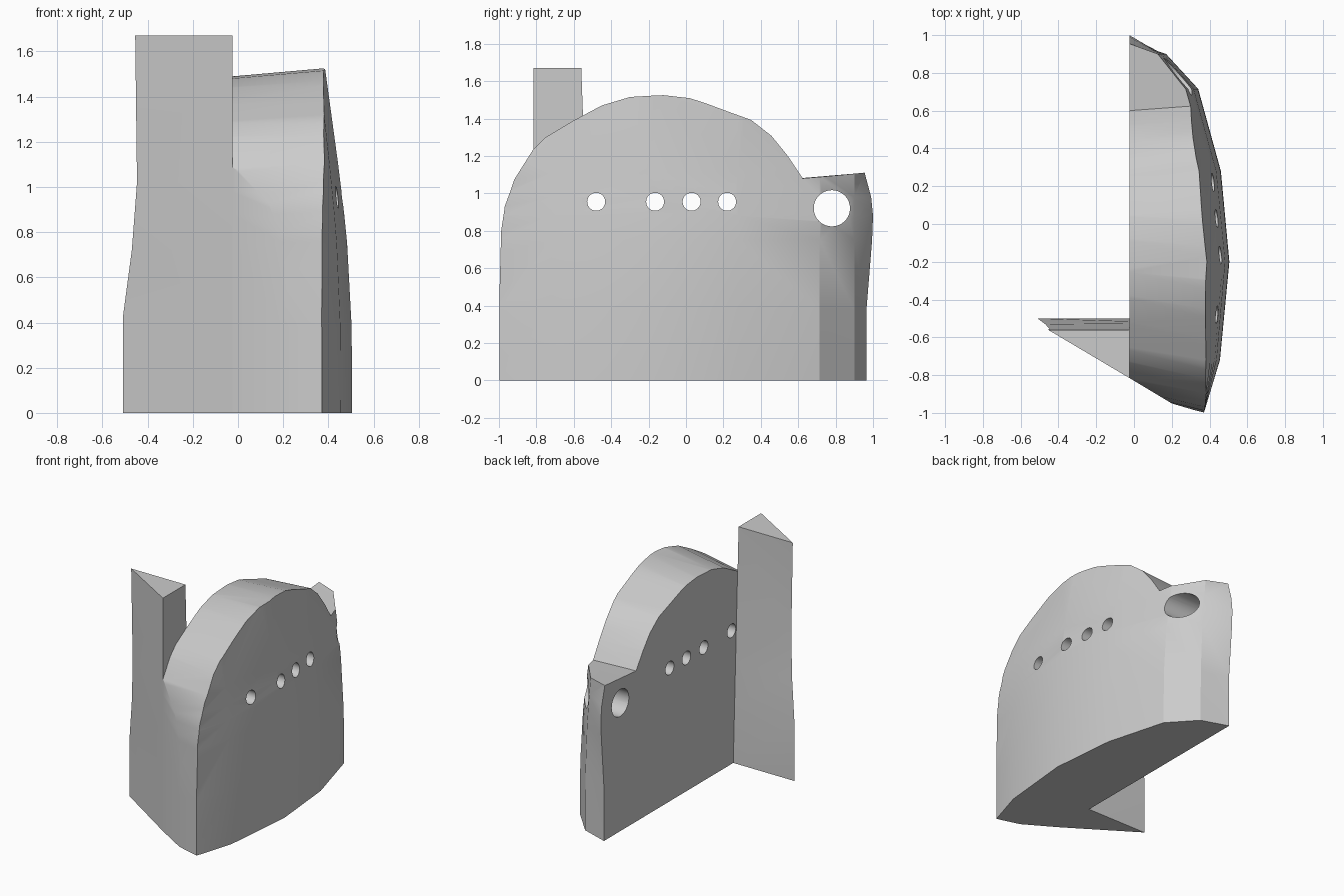
import bpy
import bmesh
from mathutils import Vector

cube = bpy.data.objects.get("Cube")
if cube:
    bpy.data.objects.remove(cube, do_unlink=True)

grey = bpy.data.materials.new("plain_grey")
grey.use_nodes = True
grey.diffuse_color = (0.6, 0.6, 0.6, 1)
grey.node_tree.nodes["Principled BSDF"].inputs["Base Color"].default_value = (0.6, 0.6, 0.6, 1)


def loft(name, rings):
    """Closed solid through a stack of equal-length point rings."""
    bm = bmesh.new()
    rows = [[bm.verts.new(Vector(p)) for p in ring] for ring in rings]
    n = len(rows[0])
    for a, b in zip(rows, rows[1:]):
        for i in range(n):
            j = (i + 1) % n
            bm.faces.new((a[i], a[j], b[j], b[i]))
    bm.faces.new(rows[0])
    bm.faces.new(rows[-1])
    bmesh.ops.triangulate(bm, faces=bm.faces)
    bmesh.ops.recalc_face_normals(bm, faces=bm.faces)
    mesh = bpy.data.meshes.new(name)
    bm.to_mesh(mesh)
    bm.free()
    mesh.materials.append(grey)
    obj = bpy.data.objects.new(name, mesh)
    bpy.context.collection.objects.link(obj)
    return obj


def combine(target, tool, operation):
    mod = target.modifiers.new(operation.title(), "BOOLEAN")
    mod.operation = operation
    mod.solver = "EXACT"
    mod.object = tool
    bpy.context.view_layer.objects.active = target
    bpy.ops.object.modifier_apply(modifier=mod.name)
    bpy.data.objects.remove(tool, do_unlink=True)


# Bulging body: plan outline (x, y, how far it tapers inward), stacked by height
INNER = -0.025
plan = [(0.2, -0.95, 0), (0.37, -1.0, 0), (0.455, -0.72, 0.8), (0.505, -0.2, 1),
        (0.46, 0.28, 1.1), (0.34, 0.715, 1.1), (0.17, 0.9, 0.7)]
# height, inward taper, y of the back edge
levels = [(0, 0, 0.965), (0.38, 0.002, 0.965), (0.75, 0.022, 0.995), (0.88, 0.035, 1.0),
          (0.98, 0.047, 0.99), (1.11, 0.063, 0.955), (1.6, 0.13, 0.82)]
rings = []
for z, taper, back in levels:
    ring = [(INNER, -0.815, z)]
    ring += [(x - taper * k, y, z) for x, y, k in plan]
    ring.append((INNER, back, z))
    rings.append(ring)
body = loft("curved_body", rings)

# Side silhouette: arch plus low tail, slightly smaller toward the inner face
arch = [(-1.0, -0.1), (-1.0, 0.45), (-0.99, 0.8), (-0.97, 0.93), (-0.92, 1.07), (-0.82, 1.23),
        (-0.75, 1.3), (-0.6, 1.39), (-0.45, 1.47), (-0.3, 1.515), (-0.12, 1.525), (0.02, 1.51),
        (0.1, 1.485), (0.25, 1.43), (0.35, 1.395), (0.46, 1.31), (0.55, 1.2), (0.63, 1.08)]
tail = [(0.95, 1.11), (1.2, 1.13), (1.2, -0.1)]


def silhouette(x):
    t = (0.38 - x) / (0.38 - INNER)
    ring = []
    for y, z in arch:
        lift = max(z - 1.08, 0)
        ring.append((x, y - t * (0.03 + 0.08 * (y - 0.63)), z - t * 0.08 * lift))
    return ring + [(x, y, z) for y, z in tail]


combine(body, loft("silhouette_cutter", [silhouette(-0.1), silhouette(0.6)]), "INTERSECT")

# Through holes: four small ports and one large eyelet
holes = [(y, 0.955, 0.048) for y in (-0.48, -0.165, 0.03, 0.22)] + [(0.78, 0.92, 0.097)]
for y, z, radius in holes:
    bpy.ops.mesh.primitive_cylinder_add(vertices=32, radius=radius, depth=2,
                                        location=(0, y, z), rotation=(0, 1.5708, 0))
    cutter = bpy.context.object
    cutter.data.materials.append(grey)
    combine(body, cutter, "DIFFERENCE")

# Tall triangular post on the inner face, narrowing above its foot
corners = [(0, -0.51, -0.5), (0.42, -0.51, -0.5), (0.72, -0.47, -0.53),
           (1.02, -0.447, -0.555), (1.67, -0.455, -0.56)]
post = loft("triangular_post", [
    [(x, y, z), (INNER, -0.815, z), (INNER, -0.5 - (z / 1.67) * 0.06, z)]
    for z, x, y in corners])

# Soft shading with crisp edges
bpy.ops.object.select_all(action="DESELECT")
for obj in (body, post):
    obj.select_set(True)
bpy.context.view_layer.objects.active = body
bpy.ops.object.shade_smooth_by_angle(angle=0.45)
